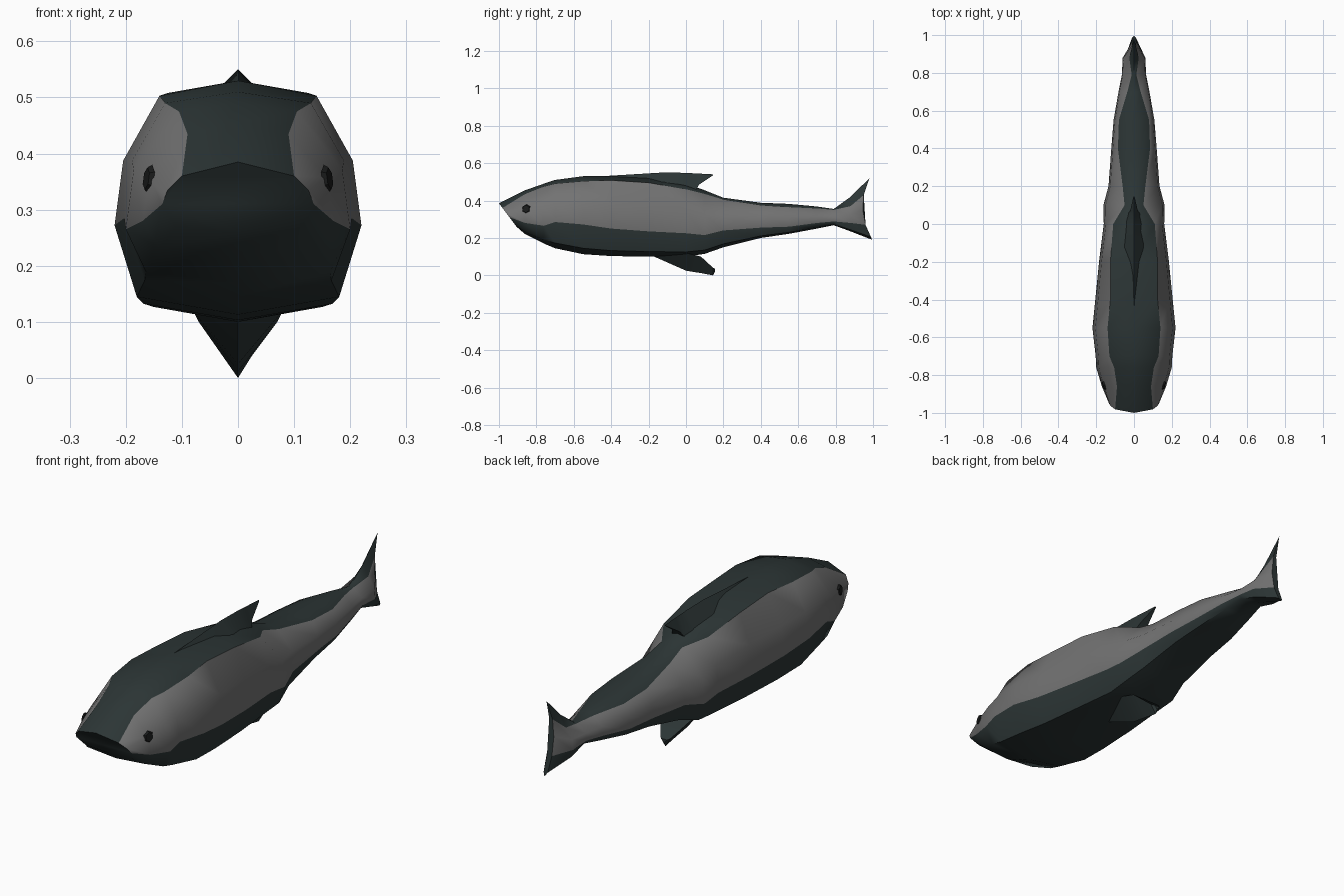
import bpy
import bmesh
from mathutils import Vector
from mathutils.bvhtree import BVHTree

default_cube = bpy.data.objects.get("Cube")
if default_cube:
    bpy.data.objects.remove(default_cube, do_unlink=True)


def make_material(name, colour):
    material = bpy.data.materials.new(name)
    material.use_nodes = True
    material.diffuse_color = colour
    shader = material.node_tree.nodes["Principled BSDF"]
    shader.inputs["Base Color"].default_value = colour
    shader.inputs["Roughness"].default_value = 0.8
    return material


dark_skin = make_material("dark green grey", (0.025, 0.036, 0.036, 1))
pale_skin = make_material("flank grey", (0.17, 0.17, 0.17, 1))
eye_black = make_material("eye black", (0.01, 0.011, 0.011, 1))


def finish(mesh_data, name, materials, smooth_angle):
    """Turn a bmesh into a named, shaded object."""
    bmesh.ops.recalc_face_normals(mesh_data, faces=mesh_data.faces)
    mesh = bpy.data.meshes.new(name)
    mesh_data.to_mesh(mesh)
    mesh_data.free()
    for material in materials:
        mesh.materials.append(material)
    result = bpy.data.objects.new(name, mesh)
    bpy.context.collection.objects.link(result)
    bpy.ops.object.select_all(action="DESELECT")
    result.select_set(True)
    bpy.context.view_layer.objects.active = result
    bpy.ops.object.shade_smooth_by_angle(angle=smooth_angle)
    return result


def loft(rings, pale_segments=()):
    """Skin closed rings of points and cap both ends."""
    mesh_data = bmesh.new()
    loops = [[mesh_data.verts.new(point) for point in ring] for ring in rings]
    count = len(loops[0])
    for near, far in zip(loops, loops[1:]):
        for k in range(count):
            following = (k + 1) % count
            face = mesh_data.faces.new((near[k], near[following], far[following], far[k]))
            face.material_index = int(k in pale_segments)
    mesh_data.faces.new(loops[0])
    mesh_data.faces.new(loops[-1])
    return mesh_data


# Body stations: y, back height, back half width, upper flank height,
# flank half width, lower flank height, belly height
stations = [
    (-1, .385, .1, .36, .135, .31, .26),
    (-.86, .455, .09, .435, .17, .28, .22),
    (-.76, .49, .105, .475, .2, .265, .17),
    (-.7, .51, .13, .49, .203, .285, .145),
    (-.55, .53, .14, .503, .22, .272, .113),
    (-.4, .53, .125, .508, .205, .25, .103),
    (-.2, .525, .125, .495, .185, .235, .1),
    (0, .49, .11, .46, .16, .225, .1),
    (.1, .455, .05, .435, .162, .215, .115),
    (.2, .415, .06, .405, .135, .24, .15),
    (.4, .388, .085, .375, .12, .255, .2),
    (.55, .382, .08, .365, .108, .26, .222),
    (.7, .368, .035, .358, .082, .28, .25),
    (.79, .355, .012, .35, .064, .288, .268),
    (.88, .42, .025, .37, .06, .28, .235),
    (.945, .52, .008, .43, .012, .27, .19),
]


def body_ring(station):
    y, back, back_width, upper, width, lower, belly = station
    half = [
        (0, back),
        (back_width, upper),
        (width * 0.93, (upper + lower) / 2),
        (width, lower),
        (width * 0.82, belly + (lower - belly) * 0.2),
        (0, belly),
    ]
    outline = half + [(-x, z) for x, z in half[-2:0:-1]]

    def lean(z):
        if station is stations[0]:      # mouth slopes back beneath the lip
            return (back - z) * 0.75
        if station is stations[-1]:     # forked trailing edge of the tail
            offset = z - 0.35
            return offset * offset * 1.6 - offset * 0.06
        return 0

    return [(x, y + lean(z), z) for x, z in outline]


# Body with tail, pale along the flanks
body_mesh = loft([body_ring(s) for s in stations], pale_segments=(1, 2, 7, 8))
bmesh.ops.recalc_face_normals(body_mesh, faces=body_mesh.faces)
surface = BVHTree.FromBMesh(body_mesh)
finish(body_mesh, "body", [dark_skin, pale_skin], 0.9)


# Fins are wedges: y, ridge height, base height, base half width
def fin(name, sections):
    rings = [[(0, y, ridge), (half, y, base), (-half, y, base)]
             for y, ridge, base, half in sections]
    finish(loft(rings), name, [dark_skin], 0.6)


fin("dorsal_fin", [
    (-.45, .53, .5, .01),
    (-.12, .55, .5, .05),
    (0, .548, .46, .05),
    (.05, .545, .45, .035),
    (.07, .544, .485, .02),
    (.145, .54, .535, .003),
])
fin("belly_fin", [
    (-.17, .1, .12, .03),
    (0, .025, .12, .08),
    (.08, .012, .1, .07),
    (.145, 0, .04, .025),
    (.155, .02, .035, .015),
])

# Eyes sit on the skin of the head
for side, label in ((1, "left"), (-1, "right")):
    spot, normal, _, _ = surface.ray_cast(Vector((side, -.855, .355)), Vector((-side, 0, 0)))
    eye = bmesh.new()
    bmesh.ops.create_cone(eye, cap_ends=True, segments=6, radius1=.026, radius2=.02, depth=.008)
    bmesh.ops.rotate(eye, verts=eye.verts, matrix=normal.to_track_quat("Z", "Y").to_matrix())
    bmesh.ops.translate(eye, verts=eye.verts, vec=spot)
    finish(eye, label + "_eye", [eye_black], 0.5)
